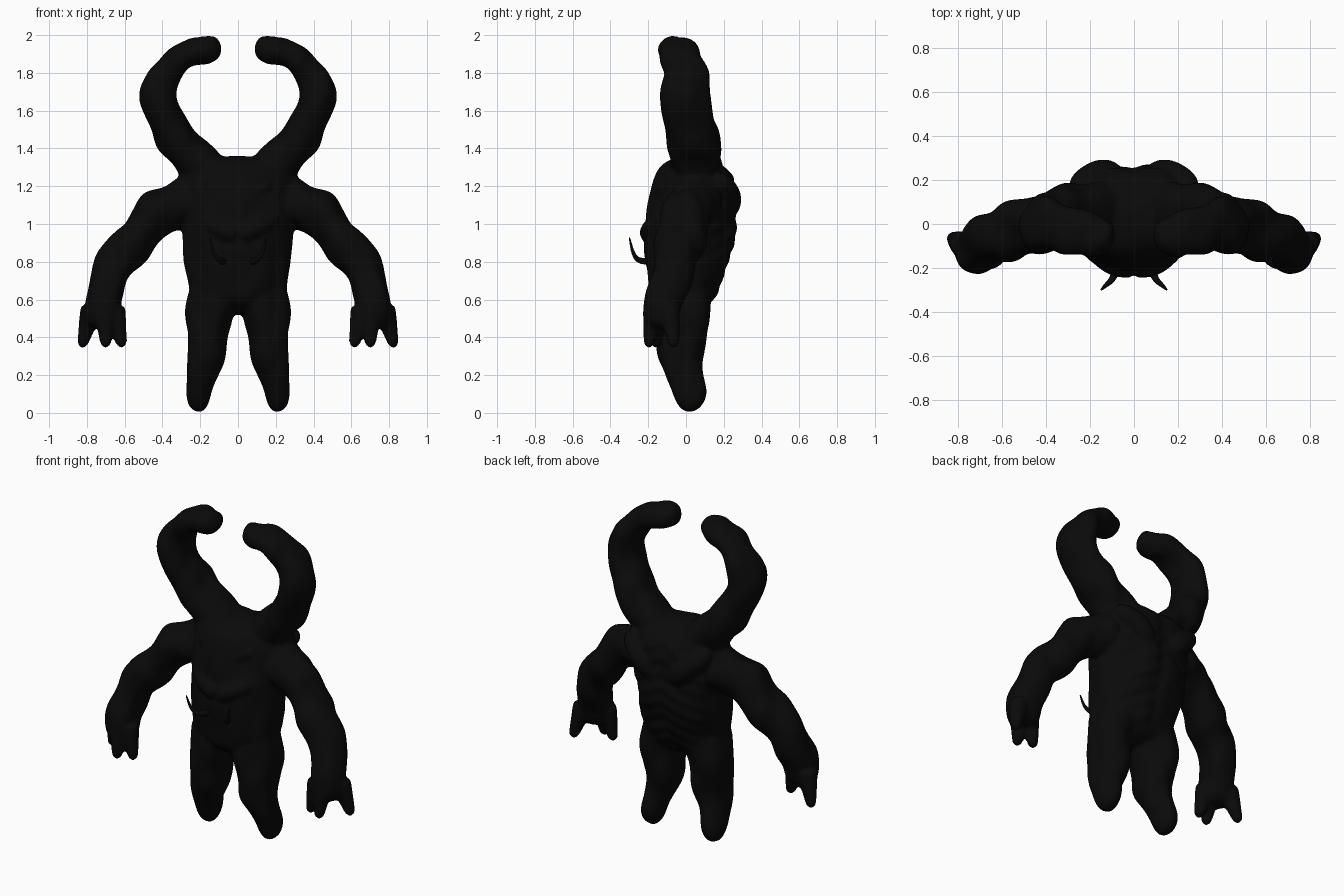
import bpy, bmesh, math
from mathutils import Vector, noise

cube = bpy.data.objects.get("Cube")
if cube:
    bpy.data.objects.remove(cube, do_unlink=True)

shade = 0.003
black = bpy.data.materials.new("soot_black")
black.use_nodes = True
black.diffuse_color = (shade, shade, shade, 1)
bsdf = black.node_tree.nodes["Principled BSDF"]
bsdf.inputs["Base Color"].default_value = black.diffuse_color
bsdf.inputs["Roughness"].default_value = 0.9


def smooth_path(keys, steps=12):
    """Smooth curve passing through every key point."""
    keys = [Vector(key) for key in keys]
    before = keys[0] * 2 - keys[1]
    after = keys[-1] * 2 - keys[-2]
    keys = [before] + keys + [after]
    path = []
    for i in range(1, len(keys) - 2):
        start, end = keys[i], keys[i + 1]
        leave = (end - keys[i - 1]) / 2
        arrive = (keys[i + 2] - start) / 2
        for step in range(steps):
            t = step / steps
            blend = t * t * (3 - 2 * t)
            path.append(start.lerp(end, blend)
                        + leave * t * (1 - t) ** 2
                        - arrive * t * t * (1 - t))
    return path + [keys[-2]]


def tube(bm, path, start_radius, end_radius, side=1, depth=1.0, bulge=0.0,
         lump=0.0, blunt=12, sides=32, sculpt=None):
    """Tapered tube with rounded ends; depth widens it from front to back."""
    rings = []
    last = len(path) - 1
    for i, centre in enumerate(path):
        t = i / last
        tangent = (path[min(i + 1, last)] - path[max(i - 1, 0)]).normalized()
        back = Vector((0, 1, 0))
        back = (back - tangent * back.dot(tangent)).normalized()
        across = back.cross(tangent)
        rounding = math.sqrt(max(0, 1 - abs(2 * t - 1) ** blunt))
        radius = start_radius + (end_radius - start_radius) * t
        deep = radius * depth + bulge * math.sin(math.pi * t)
        ring = []
        for j in range(sides):
            angle = math.tau * j / sides
            offset = across * math.cos(angle) * radius + back * math.sin(angle) * deep
            offset *= max(rounding, 0.05)
            point = centre + offset
            grain = Vector((point.x * 9, point.y * 9, point.z * 5))
            point += offset.normalized() * lump * noise.noise(grain)
            if sculpt:
                point = sculpt(point)
            ring.append(bm.verts.new((point.x * side, point.y, point.z)))
        rings.append(ring)
    for lower, upper in zip(rings, rings[1:]):
        for j in range(sides):
            k = (j + 1) % sides
            bm.faces.new((lower[j], lower[k], upper[k], upper[j]))
    bm.faces.new(rings[0])
    bm.faces.new(rings[-1])


def finish(bm, name):
    """Turn the gathered surfaces into a smooth-shaded object."""
    bmesh.ops.recalc_face_normals(bm, faces=bm.faces)
    mesh = bpy.data.meshes.new(name)
    bm.to_mesh(mesh)
    bm.free()
    mesh.materials.append(black)
    for face in mesh.polygons:
        face.use_smooth = True
    created = bpy.data.objects.new(name, mesh)
    bpy.context.collection.objects.link(created)
    return created


def back_ribs(point):
    """Spine groove and sloping rib ridges on the back."""
    fade = min(1, max(0, point.y * 8 - 0.4))
    groove = math.exp(-(point.x / 0.04) ** 2)
    ridge = math.sin((point.z + abs(point.x) / 2) * 70)
    point.y += fade * (0.005 * ridge - 0.02 * groove)
    return point


# Torso with the face on its front
hide = bmesh.new()
torso = smooth_path([(0, -0.03, 0.52), (0, 0.07, 1.36)], steps=70)
tube(hide, torso, 0.26, 0.32, depth=0.58, bulge=0.07, lump=0.02, blunt=9,
     sides=72, sculpt=back_ribs)

# Pointed jaw below the mouth
jaw = smooth_path([(0, -0.16, 0.6), (0, -0.17, 0.9)])
tube(hide, jaw, 0.01, 0.13, depth=0.5)

horn = smooth_path([(0.05, 0.06, 1.2), (0.28, 0.05, 1.39), (0.37, 0.01, 1.52),
                    (0.42, 0, 1.66), (0.39, -0.01, 1.79), (0.27, -0.03, 1.9),
                    (0.09, -0.07, 1.94)])
arm = smooth_path([(0.2, 0.05, 1.13), (0.34, 0.03, 1.1), (0.45, 0, 1.03),
                   (0.63, -0.05, 0.8), (0.71, -0.12, 0.6), (0.71, -0.14, 0.44)])
leg = smooth_path([(0.14, 0, 0.73), (0.16, -0.03, 0.42), (0.19, -0.01, 0.2),
                   (0.2, 0.03, 0)])
lip = smooth_path([(0, -0.19, 0.94), (0.1, -0.18, 0.98), (0.2, -0.11, 1.04)])
brow = smooth_path([(0.03, -0.16, 1.13), (0.18, -0.11, 1.22)])
shoulder_blade = smooth_path([(0.07, 0.22, 1.05), (0.16, 0.23, 1.15), (0.28, 0.16, 1.25)])
palm = Vector((0.71, -0.13, 0.57))
finger_tips = [(0.83, -0.06), (0.7, -0.2), (0.61, -0.16)]

for side in (1, -1):
    tube(hide, horn, 0.115, 0.07, side, depth=1.2, bulge=0.02, lump=0.025, blunt=20)
    tube(hide, arm, 0.13, 0.09, side, depth=1.1, lump=0.03)
    tube(hide, leg, 0.14, 0.06, side, depth=1.2, lump=0.03, blunt=8)
    # Three pointed fingers splayed from the palm
    for x, y in finger_tips:
        tip = Vector((x, y, 0.34))
        knuckle = palm.lerp(tip, 0.5)
        knuckle.z = palm.z
        finger = smooth_path([knuckle, tip])
        tube(hide, finger, 0.065, 0.025, side)
    # Raised folds of the face and back
    tube(hide, brow, 0.03, 0.03, side, blunt=4)
    tube(hide, lip, 0.06, 0.04, side)
    tube(hide, shoulder_blade, 0.06, 0.06, side, blunt=4)

# Fuse the parts into one continuous hide
body = finish(hide, "body")
fuse = body.modifiers.new("fuse", "REMESH")
fuse.mode = "VOXEL"
fuse.voxel_size = 0.012
fuse.use_smooth_shade = True
soften = body.modifiers.new("soften", "SMOOTH")
soften.iterations = 6

# Thin curved tusks at the corners of the jaw
tusk_path = smooth_path([(0.07, -0.19, 0.8), (0.1, -0.25, 0.81),
                         (0.13, -0.28, 0.85), (0.15, -0.3, 0.93)])
for side, name in ((1, "left_tusk"), (-1, "right_tusk")):
    tusk = bmesh.new()
    tube(tusk, tusk_path, 0.02, 0.004, side, sides=12)
    finish(tusk, name)
